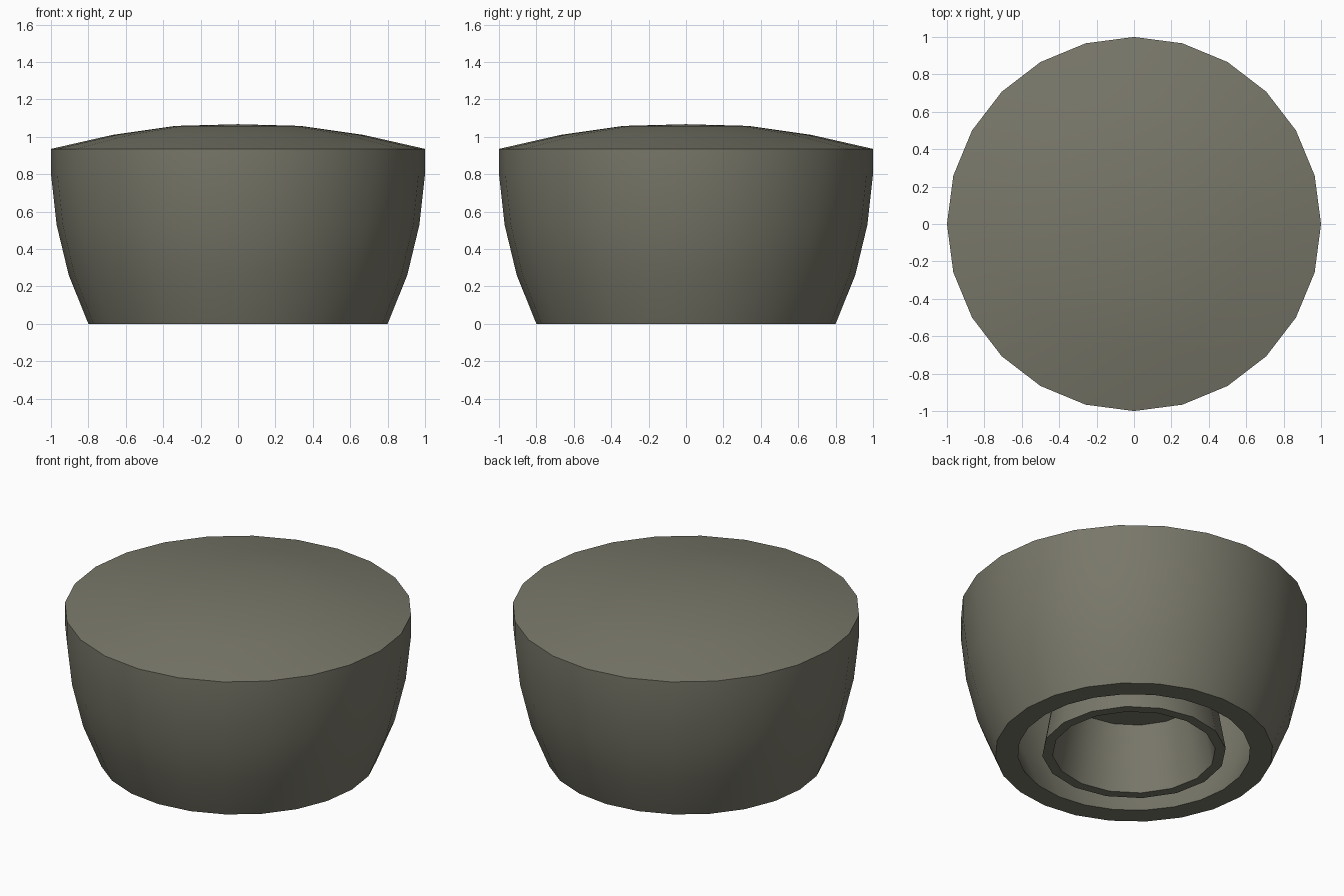
import bpy, bmesh, math

if "Cube" in bpy.data.objects:
    bpy.data.objects.remove(bpy.data.objects["Cube"])

mat = bpy.data.materials.new("olive_grey")
mat.diffuse_color = (0.19, 0.185, 0.142, 1)
mat.use_nodes = True
mat.node_tree.nodes["Principled BSDF"].inputs["Base Color"].default_value = mat.diffuse_color


def lathe(name, profile, sides):
    """Revolve (radius, z) points around z; radius 0 makes a pole."""
    bm = bmesh.new()
    rings = []
    for r, z in profile:
        n = sides if r > 0 else 1
        rings.append([bm.verts.new((r * math.cos(2 * math.pi * i / sides),
                                    r * math.sin(2 * math.pi * i / sides), z))
                      for i in range(n)])
    for a, b in zip(rings, rings[1:]):
        for i in range(sides):
            j = (i + 1) % sides
            face = [a[i % len(a)], a[j % len(a)], b[j % len(b)], b[i % len(b)]]
            bm.faces.new(list(dict.fromkeys(face)))
    bmesh.ops.recalc_face_normals(bm, faces=bm.faces[:])
    mesh = bpy.data.meshes.new(name)
    bm.to_mesh(mesh)
    bm.free()
    mesh.materials.append(mat)
    ob = bpy.data.objects.new(name, mesh)
    bpy.context.collection.objects.link(ob)
    bpy.ops.object.select_all(action='DESELECT')
    ob.select_set(True)
    bpy.context.view_layer.objects.active = ob
    bpy.ops.object.shade_smooth_by_angle(angle=math.radians(32))
    return ob


# Domed hollow cap: ceiling, inner wall, bottom rim, outer wall, dome
lathe("cap_shell", [(0, 0.82), (0.87, 0.82), (0.84, 0.53), (0.775, 0.26),
                    (0.67, 0), (0.8, 0), (0.905, 0.26), (0.97, 0.53),
                    (1, 0.8), (1, 0.935), (0.67, 1.01), (0.335, 1.058),
                    (0, 1.067)], 24)

# Tapered socket tube inside the cap, with a blind hole
lathe("socket_tube", [(0, 0.41), (0.40, 0.41), (0.47, 0), (0.53, 0),
                      (0.46, 0.41), (0.42, 0.82)], 16)
